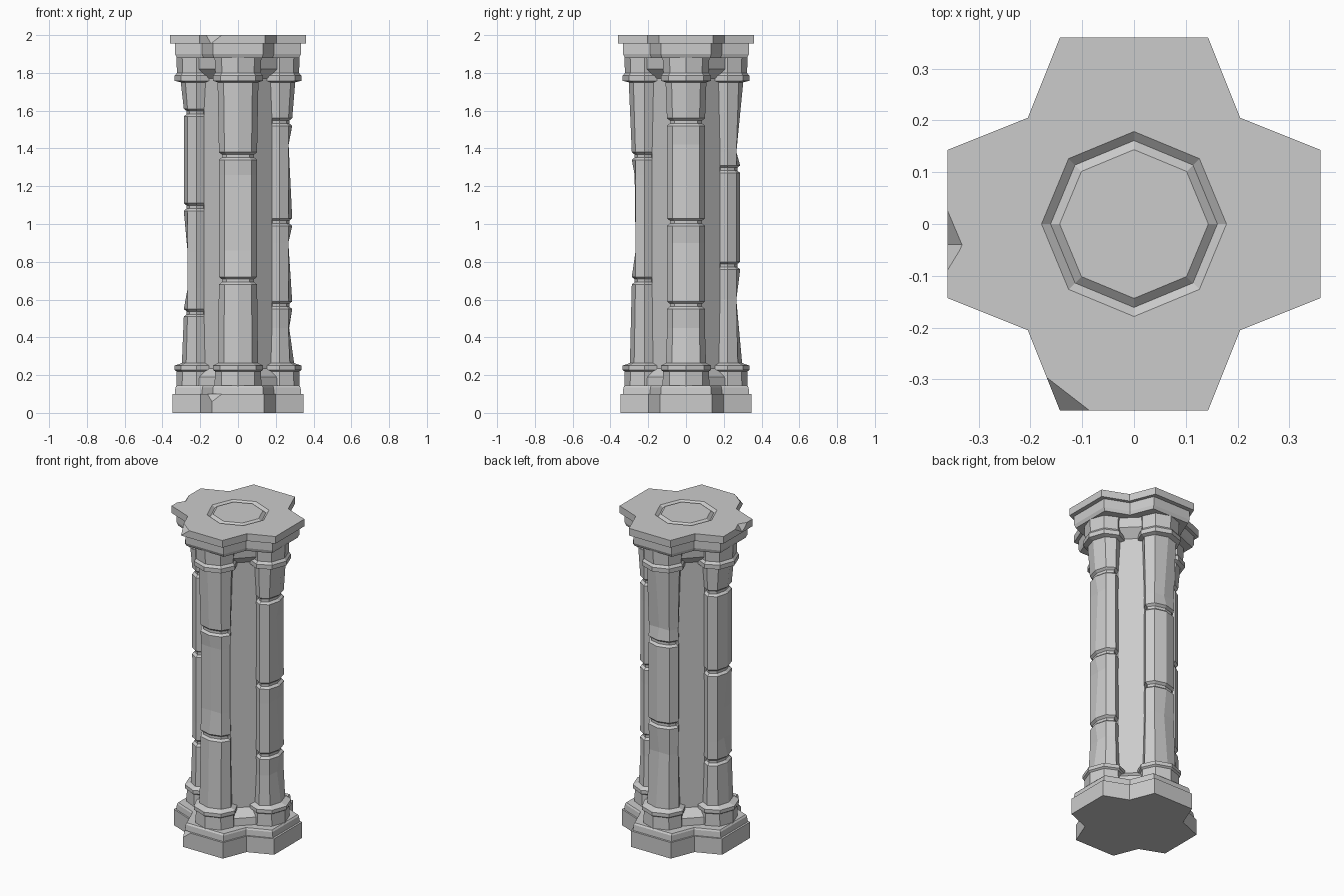
import bpy, bmesh
from math import sin, cos, pi
from mathutils import Matrix, Vector

if "Cube" in bpy.data.objects:
    bpy.data.objects.remove(bpy.data.objects["Cube"])


def loft(name, rings, closed=False, spin=0.0, cuts=()):
    """Skin rings of equal point count; cap the ends, or close into a loop."""
    bm = bmesh.new()
    vs = [[bm.verts.new(p) for p in ring] for ring in rings]
    n = len(rings[0])
    pairs = list(zip(vs, vs[1:])) + ([(vs[-1], vs[0])] if closed else [])
    for a, b in pairs:
        for i in range(n):
            j = (i + 1) % n
            bm.faces.new((a[i], a[j], b[j], b[i]))
    if not closed:
        bm.faces.new(vs[0][::-1])
        bm.faces.new(vs[-1])
    # broken corners: slice off and refill
    for co, no in cuts:
        geom = bm.verts[:] + bm.edges[:] + bm.faces[:]
        bmesh.ops.bisect_plane(bm, geom=geom, plane_co=co, plane_no=no, clear_outer=True)
        bmesh.ops.holes_fill(bm, edges=[e for e in bm.edges if e.is_boundary])
    bmesh.ops.recalc_face_normals(bm, faces=bm.faces)
    bm.transform(Matrix.Rotation(spin, 4, 'Z'))
    me = bpy.data.meshes.new(name)
    bm.to_mesh(me)
    bm.free()
    ob = bpy.data.objects.new(name, me)
    bpy.context.collection.objects.link(ob)
    return ob


def octagon(z, rx, ry, cx=0.0, turn=0.0, dent=0.0):
    pts = [Vector((cx + rx * cos(i * pi / 4 + turn), ry * sin(i * pi / 4 + turn), z)) for i in range(8)]
    pts[0].x -= dent
    return pts


def cross(z, s):
    """Four-lobed plan shared by all slabs."""
    pts = []
    for k in range(4):
        r = Matrix.Rotation(k * pi / 2, 3, 'Z')
        for x, y in ((0.36, -0.143), (0.36, 0.143), (0.205, 0.205)):
            pts.append(r @ Vector((x * s, y * s, z)))
    return pts


def cut(target, cutter):
    cutter.hide_render = True
    cutter.hide_viewport = True
    m = target.modifiers.new("cut", 'BOOLEAN')
    m.operation = 'DIFFERENCE'
    m.solver = 'EXACT'
    m.object = cutter


# Base and capital slabs
slope = (-0.61, -0.79, 0.78)
loft("base_slab", [cross(0, 0.965), cross(0.1, 0.965)], cuts=[((-0.165, -0.286, 0.1), slope)])
loft("base_step", [cross(0.1, 0.93), cross(0.135, 0.92), cross(0.145, 0.9)])
loft("capital_step", [cross(1.88, 0.9), cross(1.9, 0.925), cross(1.955, 0.925)])
top = loft("top_slab", [cross(1.955, 1), cross(2, 1)], cuts=[((-0.17, -0.295, 2), slope)])

# V-groove ring and edge notch in the top
cut(top, loft("groove_cutter", [octagon(2.003, 0.182, 0.182), octagon(1.985, 0.161, 0.161),
                                octagon(2.003, 0.140, 0.140)], closed=True))
cut(top, loft("notch_cutter", [[(-0.36, -0.04, 1.96), (-0.38, 0.03, 1.96), (-0.38, -0.09, 1.96)],
                               [(-0.325, -0.04, 2.01), (-0.38, 0.09, 2.01), (-0.38, -0.13, 2.01)]]))

# Central core with flared ends
core = [(0.14, 0.25), (0.19, 0.245), (0.235, 0.195), (1.77, 0.195), (1.82, 0.245), (1.89, 0.25)]
loft("core", [octagon(z, r, r, turn=pi / 8) for z, r in core])


# Engaged columns: spin, joint heights, worn spots (height, depth)
columns = {
    "right_column": (0, (0.57, 1.01, 1.54), ((0.45, 0.015), (0.9, 0.02), (1.42, 0.018))),
    "back_column": (pi / 2, (0.78, 1.29), ((0.6, 0.02), (1.38, 0.02))),
    "left_column": (pi, (0.53, 1.09, 1.59), ((0.66, 0.022), (0.85, 0.02))),
    "front_column": (-pi / 2, (0.70, 1.36), ((0.86, 0.02), (1.26, 0.014))),
}
for name, (spin, joints, dents) in columns.items():
    # (z, radial half size, tangential half size, dent)
    prof = [(0.14, 0.107, 0.124, 0), (0.22, 0.105, 0.122, 0), (0.228, 0.117, 0.133, 0),
            (0.25, 0.117, 0.133, 0), (0.264, 0.077, 0.106, 0)]
    body = [(z, 0.066, 0.100, d) for z, d in dents]
    for j in joints:
        body += [(j - 0.02, 0.067, 0.101, 0), (j - 0.008, 0.052, 0.086, 0),
                 (j + 0.008, 0.052, 0.086, 0), (j + 0.02, 0.067, 0.101, 0)]
    prof += sorted(body)
    prof += [(1.75, 0.083, 0.108, 0), (1.758, 0.115, 0.132, 0), (1.785, 0.115, 0.132, 0),
             (1.8, 0.103, 0.120, 0), (1.89, 0.107, 0.124, 0)]
    loft(name, [octagon(z, rx, ry, 0.22, 0, d) for z, rx, ry, d in prof], spin=spin)
